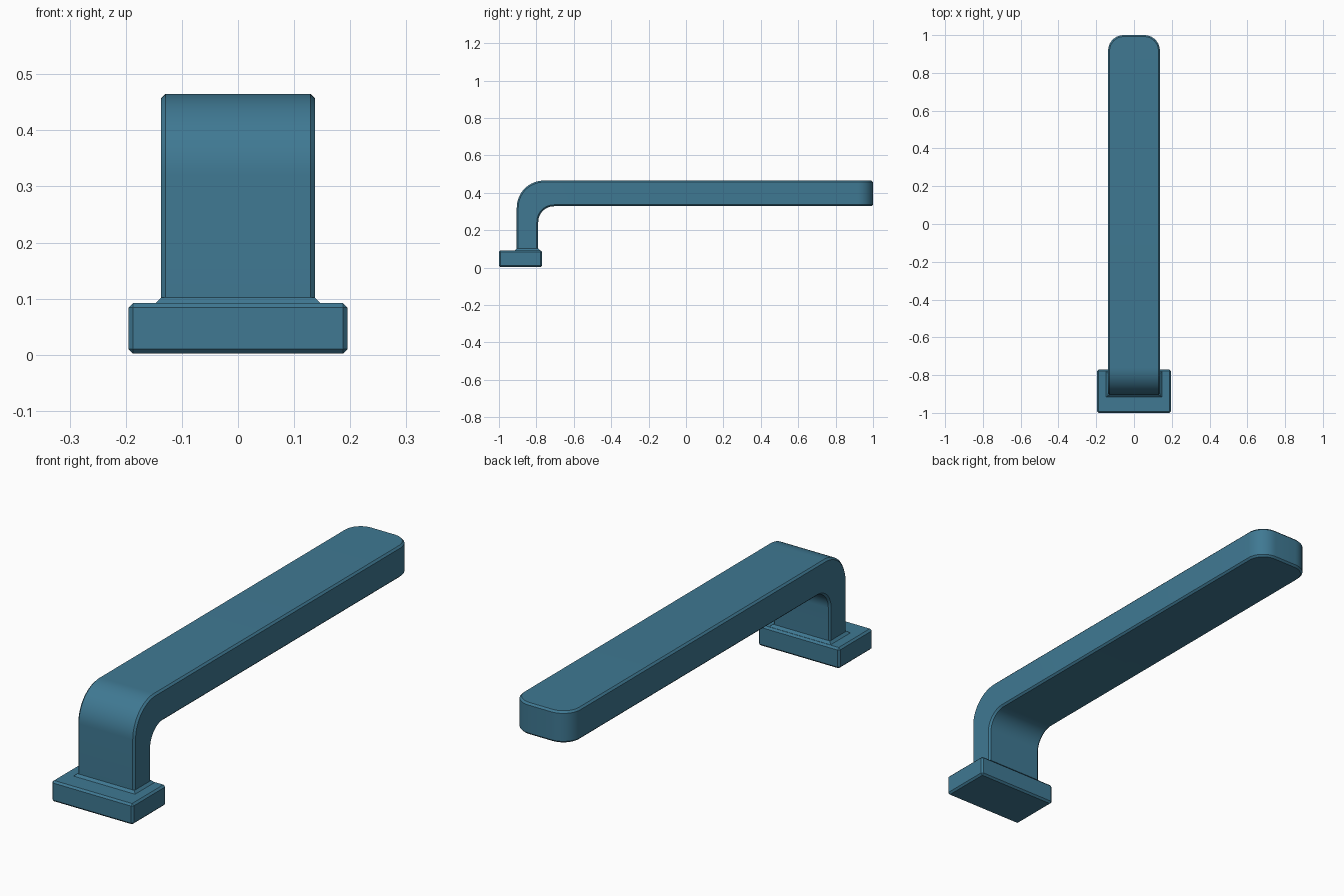
import bpy, bmesh
from math import sin, cos, radians

if "Cube" in bpy.data.objects:
    bpy.data.objects.remove(bpy.data.objects["Cube"])

CH = 0.008  # chamfer size

mat = bpy.data.materials.new("blue_paint")
mat.diffuse_color = (0.05, 0.19, 0.29, 1)
mat.use_nodes = True
mat.node_tree.nodes["Principled BSDF"].inputs["Base Color"].default_value = mat.diffuse_color


def finish(name, bm, chamfer=True):
    bmesh.ops.recalc_face_normals(bm, faces=bm.faces)
    mesh = bpy.data.meshes.new(name)
    bm.to_mesh(mesh)
    bm.free()
    ob = bpy.data.objects.new(name, mesh)
    bpy.context.collection.objects.link(ob)
    mesh.materials.append(mat)
    if chamfer:
        mod = ob.modifiers.new("chamfer", 'BEVEL')
        mod.width, mod.segments = CH, 1
        mod.limit_method, mod.angle_limit = 'ANGLE', radians(35)
    bpy.ops.object.select_all(action='DESELECT')
    ob.select_set(True)
    bpy.context.view_layer.objects.active = ob
    if chamfer:
        bpy.ops.object.modifier_apply(modifier="chamfer")
    bpy.ops.object.shade_smooth_by_angle(angle=radians(30))
    return ob


def arc(cy, cz, r, n=16):
    # quarter turn from straight front (-y) to straight up
    return [(cy - r * cos(radians(90 * i / n)), cz + r * sin(radians(90 * i / n)))
            for i in range(n + 1)]


def box(bm, x0, x1, y0, y1, z0, z1, flare=0.0):
    # box whose bottom may be wider than its top
    rings = []
    for z, f in ((z0, flare), (z1, 0.0)):
        rings.append([bm.verts.new(p) for p in (
            (x0 - f, y0 - f, z), (x1 + f, y0 - f, z),
            (x1 + f, y1 + f, z), (x0 - f, y1 + f, z))])
    bm.faces.new(rings[0])
    bm.faces.new(rings[1])
    for i in range(4):
        j = (i + 1) % 4
        bm.faces.new((rings[0][i], rings[0][j], rings[1][j], rings[1][i]))


# mounting foot
bm = bmesh.new()
box(bm, -0.195, 0.195, -1.0, -0.77, 0.002, 0.092)
finish("mounting_foot", bm)

# small sloped collar where the stem meets the foot
bm = bmesh.new()
box(bm, -0.137, 0.137, -0.905, -0.79, 0.091, 0.102, flare=0.011)
finish("stem_collar", bm, chamfer=False)

# bent lever: side profile extruded across the width
W = 0.137
profile = ([(-0.905, 0.06)] + arc(-0.76, 0.32, 0.145)
           + [(1.0, 0.465), (1.0, 0.328)]
           + arc(-0.705, 0.243, 0.085)[::-1] + [(-0.79, 0.06)])
bm = bmesh.new()
face = bm.faces.new([bm.verts.new((-W, y, z)) for y, z in profile])
ext = bmesh.ops.extrude_face_region(bm, geom=[face], use_keep_orig=True)
moved = [g for g in ext["geom"] if isinstance(g, bmesh.types.BMVert)]
bmesh.ops.translate(bm, verts=moved, vec=(2 * W, 0, 0))
bmesh.ops.recalc_face_normals(bm, faces=bm.faces)

# rounded corners at the free end
corners = [e for e in bm.edges
           if all(v.co.y > 0.99 for v in e.verts)
           and abs(e.verts[0].co.x - e.verts[1].co.x) < 1e-4]
bmesh.ops.bevel(bm, geom=corners, offset=0.082, offset_type='OFFSET',
                segments=10, profile=0.5, affect='EDGES')
finish("bent_lever", bm)
